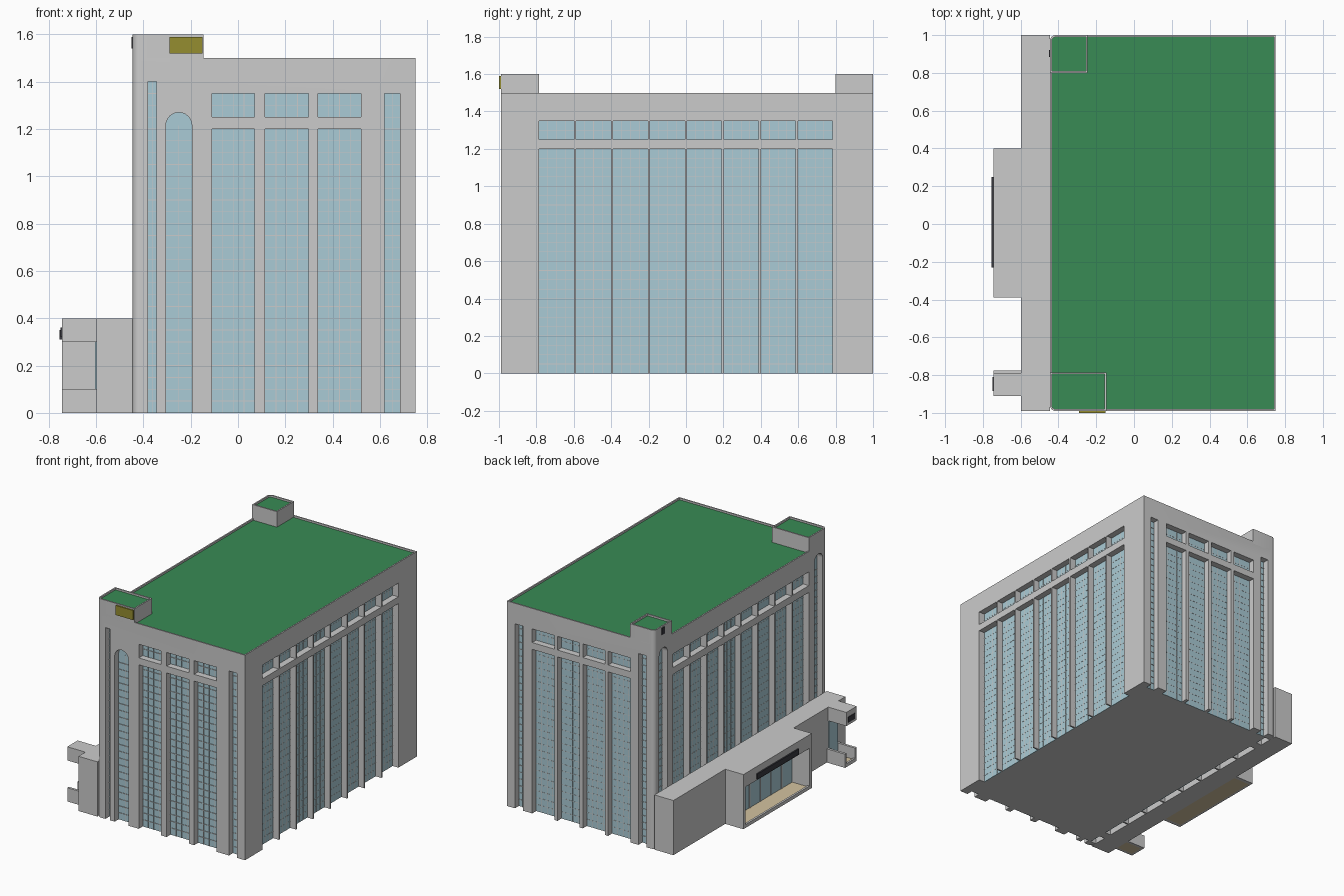
import bpy, bmesh, math
from mathutils import Vector

if "Cube" in bpy.data.objects:
    bpy.data.objects.remove(bpy.data.objects["Cube"])

X0, X1, Y0, Y1, H = -0.445, 0.75, -0.99, 1.0, 1.5
DEPTH = 0.05


def material(name, rgb):
    m = bpy.data.materials.new(name)
    m.diffuse_color = (*rgb, 1)
    m.use_nodes = True
    m.node_tree.nodes["Principled BSDF"].inputs["Base Color"].default_value = m.diffuse_color
    return m


GLASS = material("glass", (0.40, 0.60, 0.67))
GREEN = material("roof_green", (0.04, 0.26, 0.09))
TAN = material("floor_tan", (0.65, 0.54, 0.35))
DARK = material("sign_dark", (0.04, 0.04, 0.05))
OLIVE = material("plaque_olive", (0.30, 0.27, 0.03))


def finish(name, bm, mat=None):
    bmesh.ops.recalc_face_normals(bm, faces=bm.faces)
    me = bpy.data.meshes.new(name)
    bm.to_mesh(me)
    bm.free()
    ob = bpy.data.objects.new(name, me)
    bpy.context.collection.objects.link(ob)
    if mat:
        me.materials.append(mat)
    return ob


def prism(bm, a, b):
    """Closed prism between two matching outlines."""
    va, vb = [bm.verts.new(p) for p in a], [bm.verts.new(p) for p in b]
    bm.faces.new(va)
    bm.faces.new(vb[::-1])
    for i in range(len(va)):
        j = (i + 1) % len(va)
        bm.faces.new((va[i], vb[i], vb[j], va[j]))


def add_box(bm, x0, x1, y0, y1, z0, z1):
    q = [(x0, y0), (x1, y0), (x1, y1), (x0, y1)]
    prism(bm, [(*p, z0) for p in q], [(*p, z1) for p in q])


def box(name, *dims, mat=None):
    bm = bmesh.new()
    add_box(bm, *dims)
    return finish(name, bm, mat)


def slab(name, outline, z0, z1, mat=None):
    bm = bmesh.new()
    prism(bm, [(*p, z0) for p in outline], [(*p, z1) for p in outline])
    return finish(name, bm, mat)


def footprint(x0, x1, y0, y1, front=True, back=True, inset=0.0, r=0.03):
    """Plan outline with rounded corners on the left side."""
    x0, x1, y0, y1 = x0 + inset, x1 - inset, y0 + inset, y1 - inset
    r -= inset
    pts = [(x1, y0), (x1, y1)]
    for on, cy, start, y in ((back, y1 - r, 90, y1), (front, y0 + r, 180, y0)):
        if on:
            for i in range(7):
                t = math.radians(start + 15 * i)
                pts.append((x0 + r + r * math.cos(t), cy + r * math.sin(t)))
        else:
            pts.append((x0, y))
    return pts


def cut(ob, cutter):
    m = ob.modifiers.new("cut", 'BOOLEAN')
    m.operation, m.solver, m.object = 'DIFFERENCE', 'EXACT', cutter
    bpy.ops.object.select_all(action='DESELECT')
    bpy.context.view_layer.objects.active = ob
    ob.select_set(True)
    bpy.ops.object.modifier_apply(modifier=m.name)
    bpy.data.objects.remove(cutter)
    bpy.ops.object.shade_smooth_by_angle()


# Each side maps (along, height, depth inward) to a point
SIDES = {
    "front": lambda u, z, d: (u, Y0 + d, z),
    "back": lambda u, z, d: (u, Y1 - d, z),
    "right": lambda u, z, d: (X1 - d, u, z),
    "left": lambda u, z, d: (X0 + d, u, z),
}


def bays(spans):
    return [(a, b, z0, z1, False) for a, b in spans for z0, z1 in ((0, 1.2), (1.25, 1.35))]


side_bays = bays([(-0.785 + 0.1975 * i, -0.6 + 0.1975 * i + 0.001) for i in range(8)])
OPENINGS = {
    "front": bays([(-0.11, 0.07), (0.115, 0.297), (0.338, 0.52)]) + [
        (-0.38, -0.345, 0, 1.4, False), (-0.305, -0.195, 0, 1.27, True), (0.62, 0.685, 0, 1.35, False)],
    "back": bays([(-0.25 + 0.205 * i, -0.07 + 0.205 * i) for i in range(4)]) + [
        (-0.38, -0.315, 0, 1.4, False), (0.62, 0.685, 0, 1.35, False)],
    "right": side_bays,
    "left": side_bays + [(-0.945, -0.85, 0, 1.44, True), (0.85, 0.945, 0, 1.44, True)],
}


def profile(u0, u1, z0, z1, arch):
    if not arch:
        return [(u0, z0), (u1, z0), (u1, z1), (u0, z1)]
    r, c = (u1 - u0) / 2, (u0 + u1) / 2
    return [(u0, z0), (u1, z0)] + [
        (c + r * math.cos(math.pi * i / 12), z1 - r + r * math.sin(math.pi * i / 12)) for i in range(13)]


# Main block with recessed window bays
body = slab("main_block", footprint(X0, X1, Y0, Y1), 0, H)
cutter, glass, bars = bmesh.new(), bmesh.new(), bmesh.new()
for side, place in SIDES.items():
    def extrude(bm, pts, d0, d1):
        prism(bm, [place(u, z, d0) for u, z in pts], [place(u, z, d1) for u, z in pts])

    for u0, u1, z0, z1, arch in OPENINGS[side]:
        extrude(cutter, profile(u0, u1, z0 if z0 else -0.03, z1, arch), -0.03, DEPTH)
        extrude(glass, profile(u0, u1, z0, z1, arch), DEPTH - 0.004, DEPTH + 0.003)
        # Thin mullions, prouder on the front and on the slim windows
        out = 0.004 if side == "front" or u1 - u0 < 0.12 else 0.001
        d0, d1, w = DEPTH - 0.004 - out, DEPTH - 0.002, 0.0015
        top = z1 - (u1 - u0) / 2 if arch else z1
        for i in range(1, int((top - z0) / 0.05 + 0.01)):
            z = z0 + 0.05 * i
            extrude(bars, profile(u0, u1, z - w, z + w, False), d0, d1)
        n = max(2, round((u1 - u0) / 0.045))
        for i in range(1, n):
            u = u0 + (u1 - u0) * i / n
            extrude(bars, profile(u - w, u + w, z0, top, False), d0, d1)
cut(body, finish("window_cutter", cutter))
finish("window_glass", glass, GLASS)
finish("window_mullions", bars)

# Sunken roof behind a thin parapet
roof = footprint(X0, X1, Y0, Y1, inset=0.01)
cut(body, slab("roof_cutter", roof, 1.485, 1.6))
slab("main_roof", roof, 1.48, 1.487, GREEN)

# Two corner towers with their own sunken roofs
for name, dims in (("front_tower", (X0, -0.145, Y0, -0.785, True, False)),
                   ("back_tower", (X0, -0.245, 0.8, Y1, False, True))):
    tower = slab(name, footprint(*dims), 1.482, 1.6)
    inner = footprint(*dims, inset=0.01)
    cut(tower, slab("tower_cutter", inner, 1.585, 1.7))
    slab(name + "_roof", inner, 1.58, 1.587, GREEN)

# Low podium along the left side
box("podium", -0.598, X0, Y0, Y1, 0, 0.4)

# Main entrance: open frame, floor, glazing and blank sign bar
bm = bmesh.new()
add_box(bm, -0.745, -0.598, -0.39, 0.4, 0.3, 0.4)
add_box(bm, -0.745, -0.598, -0.39, -0.365, 0, 0.3)
add_box(bm, -0.745, -0.598, 0.375, 0.4, 0, 0.3)
add_box(bm, -0.745, -0.73, -0.365, 0.375, 0, 0.025)
finish("entrance_frame", bm)
box("entrance_floor", -0.73, -0.598, -0.365, 0.375, 0, 0.015, mat=TAN)
box("entrance_glass", -0.604, -0.597, -0.365, 0.375, 0.015, 0.3, mat=GLASS)
bm = bmesh.new()
for i in range(1, 6):
    y = -0.365 + 0.74 * i / 6
    add_box(bm, -0.608, -0.6, y - 0.003, y + 0.003, 0.015, 0.3)
finish("entrance_mullions", bm)
box("entrance_sign", -0.755, -0.744, -0.23, 0.25, 0.31, 0.35, mat=DARK)

# Side porch: canopy above a low-walled landing
box("porch_canopy", -0.745, -0.598, -0.91, -0.79, 0.3, 0.4)
bm = bmesh.new()
add_box(bm, -0.745, -0.598, -0.91, -0.892, 0, 0.1)
add_box(bm, -0.745, -0.598, -0.793, -0.775, 0, 0.1)
add_box(bm, -0.745, -0.73, -0.892, -0.793, 0, 0.025)
finish("porch_walls", bm)
box("porch_floor", -0.73, -0.598, -0.892, -0.793, 0, 0.015, mat=TAN)
box("porch_door", -0.604, -0.597, -0.892, -0.793, 0.015, 0.3, mat=GLASS)
box("porch_sign", -0.75, -0.744, -0.885, -0.81, 0.32, 0.36, mat=DARK)

# Blank plaques on the towers
box("front_plaque", -0.29, -0.15, -1.0, Y0 + 0.001, 1.52, 1.59, mat=OLIVE)
box("back_tower_plaque", -0.45, X0 + 0.001, 0.885, 0.92, 1.54, 1.59, mat=DARK)
